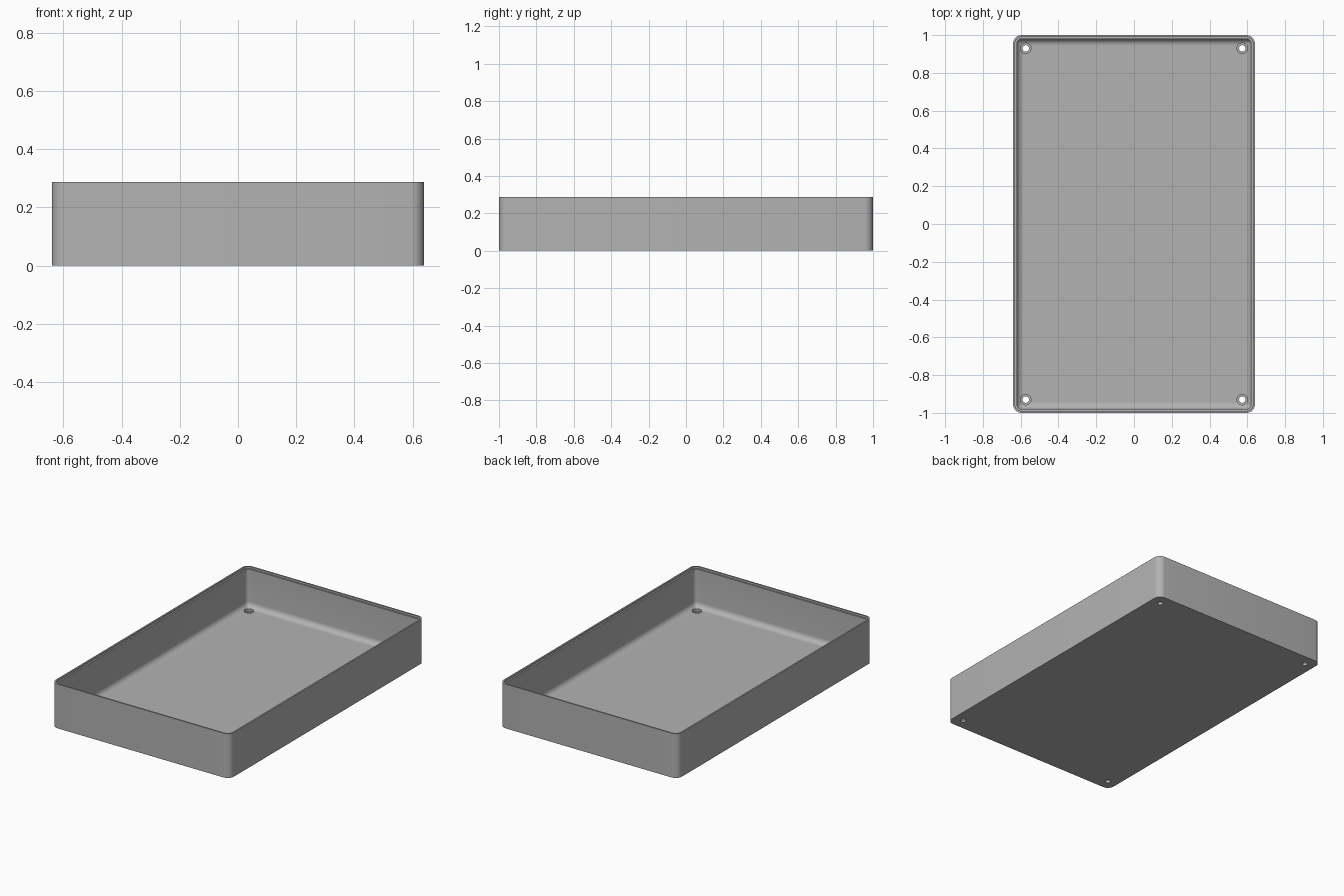
import bpy, bmesh, math

if "Cube" in bpy.data.objects:
    bpy.data.objects.remove(bpy.data.objects["Cube"], do_unlink=True)

HALF_X, HALF_Y, HEIGHT, RADIUS = 0.64, 1.0, 0.287, 0.045
WALL, FLOOR, FILLET = 0.02, 0.03, 0.035
STEPS = 8

grey = bpy.data.materials.new("plain grey")
grey.use_nodes = True
grey.diffuse_color = (0.45, 0.45, 0.45, 1)
grey.node_tree.nodes["Principled BSDF"].inputs["Base Color"].default_value = grey.diffuse_color


def rounded_loop(bm, inset, z):
    """Rounded rectangle of vertices, pulled in from the outer wall."""
    r = max(RADIUS - inset, 0.008)
    cx, cy = HALF_X - inset - r, HALF_Y - inset - r
    verts = []
    for quarter, (sx, sy) in enumerate([(1, 1), (-1, 1), (-1, -1), (1, -1)]):
        for i in range(STEPS + 1):
            a = math.pi / 2 * (quarter + i / STEPS)
            verts.append(bm.verts.new((sx * cx + r * math.cos(a), sy * cy + r * math.sin(a), z)))
    return verts


# Tray: outside wall, rim with a small inner step, inside wall, floor fillet
profile = [(0, 0), (0, HEIGHT), (WALL * 0.5, HEIGHT), (WALL * 0.5, HEIGHT - 0.012), (WALL, HEIGHT - 0.012)]
for i in range(STEPS + 1):
    a = math.pi / 2 * i / STEPS
    profile.append((WALL + FILLET * (1 - math.cos(a)), FLOOR + FILLET * (1 - math.sin(a))))

bm = bmesh.new()
loops = [rounded_loop(bm, inset, z) for inset, z in profile]
for low, high in zip(loops, loops[1:]):
    for i in range(len(low)):
        j = (i + 1) % len(low)
        bm.faces.new((low[i], low[j], high[j], high[i]))
bm.faces.new(loops[0][::-1])
bm.faces.new(loops[-1])
bmesh.ops.recalc_face_normals(bm, faces=bm.faces)
mesh = bpy.data.meshes.new("tray")
bm.to_mesh(mesh)
bm.free()
tray = bpy.data.objects.new("tray", mesh)
bpy.context.collection.objects.link(tray)
mesh.materials.append(grey)


def drill(name, radius, z_low, z_high):
    """Cut one round hole in each corner of the floor."""
    for sx in (-1, 1):
        for sy in (-1, 1):
            bpy.ops.mesh.primitive_cylinder_add(vertices=32, radius=radius, depth=z_high - z_low,
                                                location=(sx * 0.573, sy * 0.93, (z_low + z_high) / 2))
            cutter = bpy.context.object
            cutter.name = name
            cutter.data.materials.append(grey)
            cutter.hide_render = True
            cutter.hide_set(True)
            cut = tray.modifiers.new(name, "BOOLEAN")
            cut.operation, cut.solver, cut.object = "DIFFERENCE", "EXACT", cutter


# Screw holes with wider counterbores above
drill("screw_hole_cutter", 0.017, -0.05, 0.1)
drill("counterbore_cutter", 0.028, 0.015, 0.1)

# Apply the cuts and drop the cutters
bpy.context.view_layer.update()
cut_mesh = bpy.data.meshes.new_from_object(tray.evaluated_get(bpy.context.evaluated_depsgraph_get()))
cutters = [m.object for m in tray.modifiers]
tray.modifiers.clear()
tray.data = cut_mesh
for cutter in cutters:
    bpy.data.objects.remove(cutter, do_unlink=True)

# Smooth the rounded corners and fillet, keep edges crisp
bpy.ops.object.select_all(action="DESELECT")
tray.select_set(True)
bpy.context.view_layer.objects.active = tray
bpy.ops.object.shade_smooth_by_angle(angle=math.radians(30))
